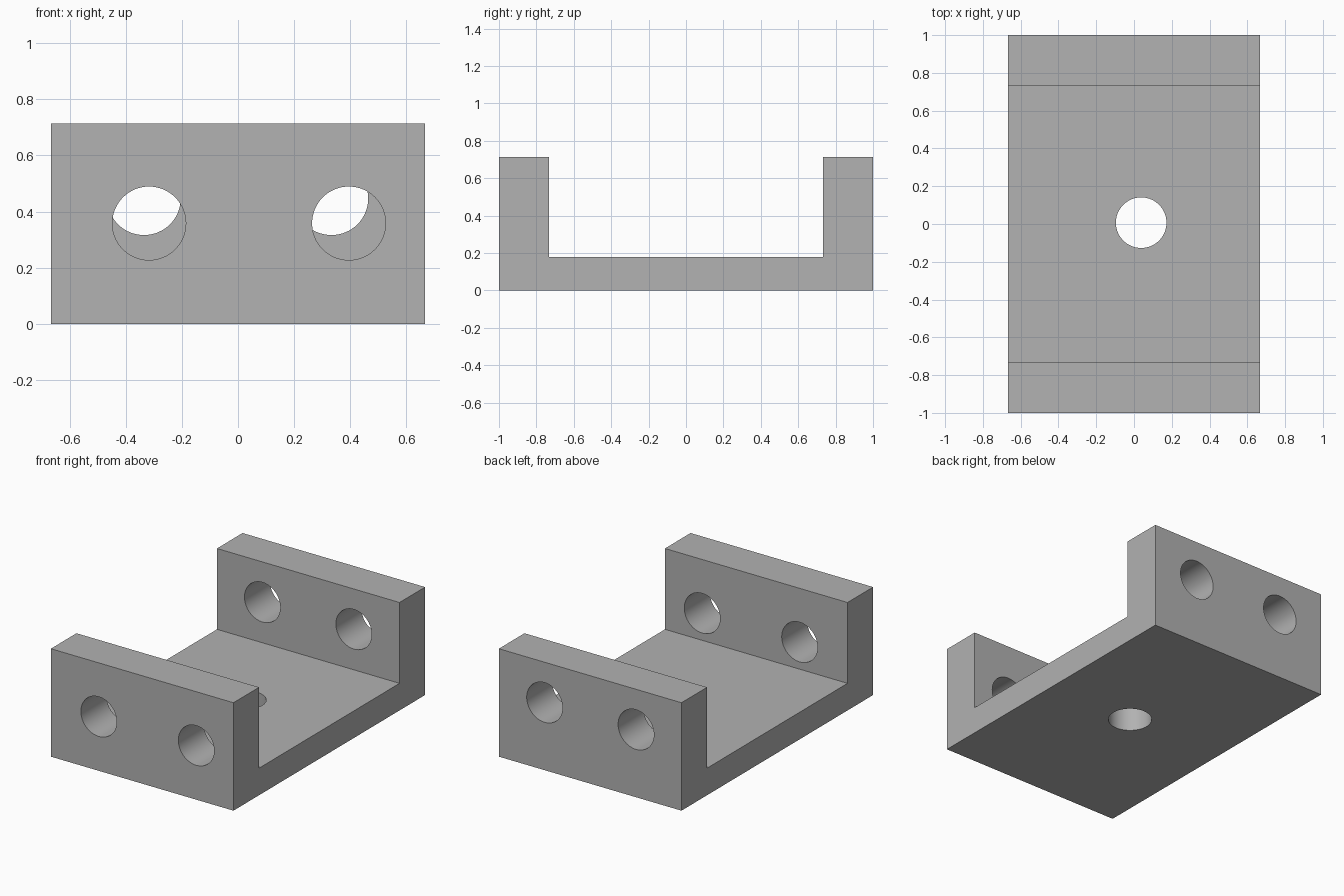
import bpy, bmesh, math
from mathutils import Matrix

if "Cube" in bpy.data.objects:
    bpy.data.objects.remove(bpy.data.objects["Cube"])

HALF_X = 0.667
WALL_Y = 0.733   # inner face of the end walls
FLOOR_Z = 0.179
TOP_Z = 0.713

grey = bpy.data.materials.new("plain grey")
grey.diffuse_color = (0.445, 0.445, 0.445, 1)
grey.use_nodes = True
grey.node_tree.nodes["Principled BSDF"].inputs["Base Color"].default_value = grey.diffuse_color


def make_object(name, bm):
    bmesh.ops.recalc_face_normals(bm, faces=bm.faces)
    mesh = bpy.data.meshes.new(name)
    bm.to_mesh(mesh)
    bm.free()
    mesh.materials.append(grey)
    obj = bpy.data.objects.new(name, mesh)
    bpy.context.collection.objects.link(obj)
    return obj


# U-shaped channel: side profile extruded across the width
profile = [(-1, 0), (1, 0), (1, TOP_Z), (WALL_Y, TOP_Z), (WALL_Y, FLOOR_Z),
           (-WALL_Y, FLOOR_Z), (-WALL_Y, TOP_Z), (-1, TOP_Z)]
bm = bmesh.new()
face = bm.faces.new([bm.verts.new((-HALF_X, y, z)) for y, z in profile])
ext = bmesh.ops.extrude_face_region(bm, geom=[face])
bmesh.ops.translate(bm, vec=(2 * HALF_X, 0, 0),
                    verts=[v for v in ext["geom"] if isinstance(v, bmesh.types.BMVert)])
bracket = make_object("channel_bracket", bm)

# Drill holes: centre, radius, whether the axis runs along y
holes = [((-0.317, -0.867, 0.358), 0.131, True),
         ((0.395, -0.867, 0.358), 0.131, True),
         ((-0.335, 0.867, 0.447), 0.131, True),
         ((0.333, 0.867, 0.447), 0.131, True),
         ((0.038, 0.007, 0.09), 0.134, False)]
bm = bmesh.new()
for centre, radius, along_y in holes:
    turn = Matrix.Rotation(math.pi / 2 if along_y else 0, 4, 'X')
    bmesh.ops.create_cone(bm, cap_ends=True, segments=64, radius1=radius, radius2=radius,
                          depth=0.5, matrix=Matrix.Translation(centre) @ turn)
drills = make_object("hole_cutters", bm)
drills.hide_render = True
drills.hide_viewport = True

cut = bracket.modifiers.new("drilled_holes", 'BOOLEAN')
cut.operation = 'DIFFERENCE'
cut.solver = 'EXACT'
cut.object = drills
bpy.context.view_layer.objects.active = bracket
bracket.select_set(True)
bpy.ops.object.modifier_apply(modifier=cut.name)
bpy.data.objects.remove(drills)

# Smooth hole walls, sharp edges
bpy.ops.object.shade_smooth_by_angle(angle=math.radians(30))
